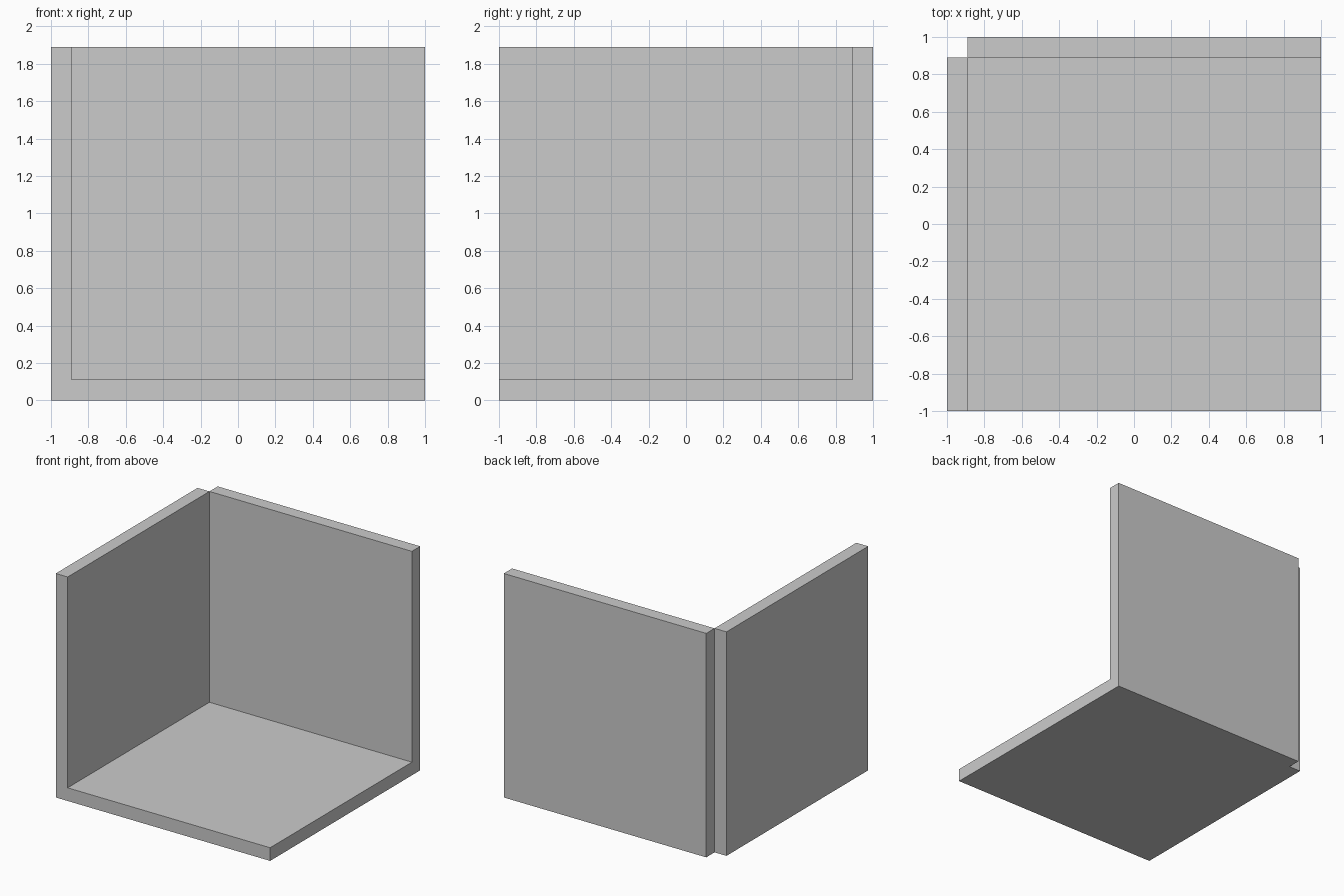
import bpy, bmesh

if "Cube" in bpy.data.objects:
    bpy.data.objects.remove(bpy.data.objects["Cube"])

T = 0.111   # wall and floor thickness
H = 1.889   # total height


def lift(bm, faces, height):
    """Extrude faces up and return the new top faces."""
    geom = bmesh.ops.extrude_face_region(bm, geom=faces)["geom"]
    verts = [g for g in geom if isinstance(g, bmesh.types.BMVert)]
    bmesh.ops.translate(bm, verts=verts, vec=(0, 0, height))
    return [g for g in geom if isinstance(g, bmesh.types.BMFace)]


bm = bmesh.new()

# Plan: floor square with a strip along the left and the back
a, b = -1 + T, 1 - T
rects = [(a, -1, 1, b), (-1, -1, a, b), (a, b, 1, 1)]
for x0, y0, x1, y1 in rects:
    bm.faces.new([bm.verts.new((x, y, 0)) for x, y in
                  ((x0, y0), (x1, y0), (x1, y1), (x0, y1))])
bmesh.ops.remove_doubles(bm, verts=bm.verts[:], dist=1e-4)

# Floor slab, then the two walls raised from its outer strips
top = lift(bm, bm.faces[:], T)
walls = [f for f in top
         if f.calc_center_median().x < a or f.calc_center_median().y > b]
lift(bm, walls, H - T)

bmesh.ops.recalc_face_normals(bm, faces=bm.faces[:])
# Merge the flush seams between slab and walls
bmesh.ops.dissolve_limit(bm, angle_limit=0.01, verts=bm.verts[:], edges=bm.edges[:])

mesh = bpy.data.meshes.new("room_corner")
bm.to_mesh(mesh)
bm.free()
bpy.context.collection.objects.link(bpy.data.objects.new("room_corner", mesh))
